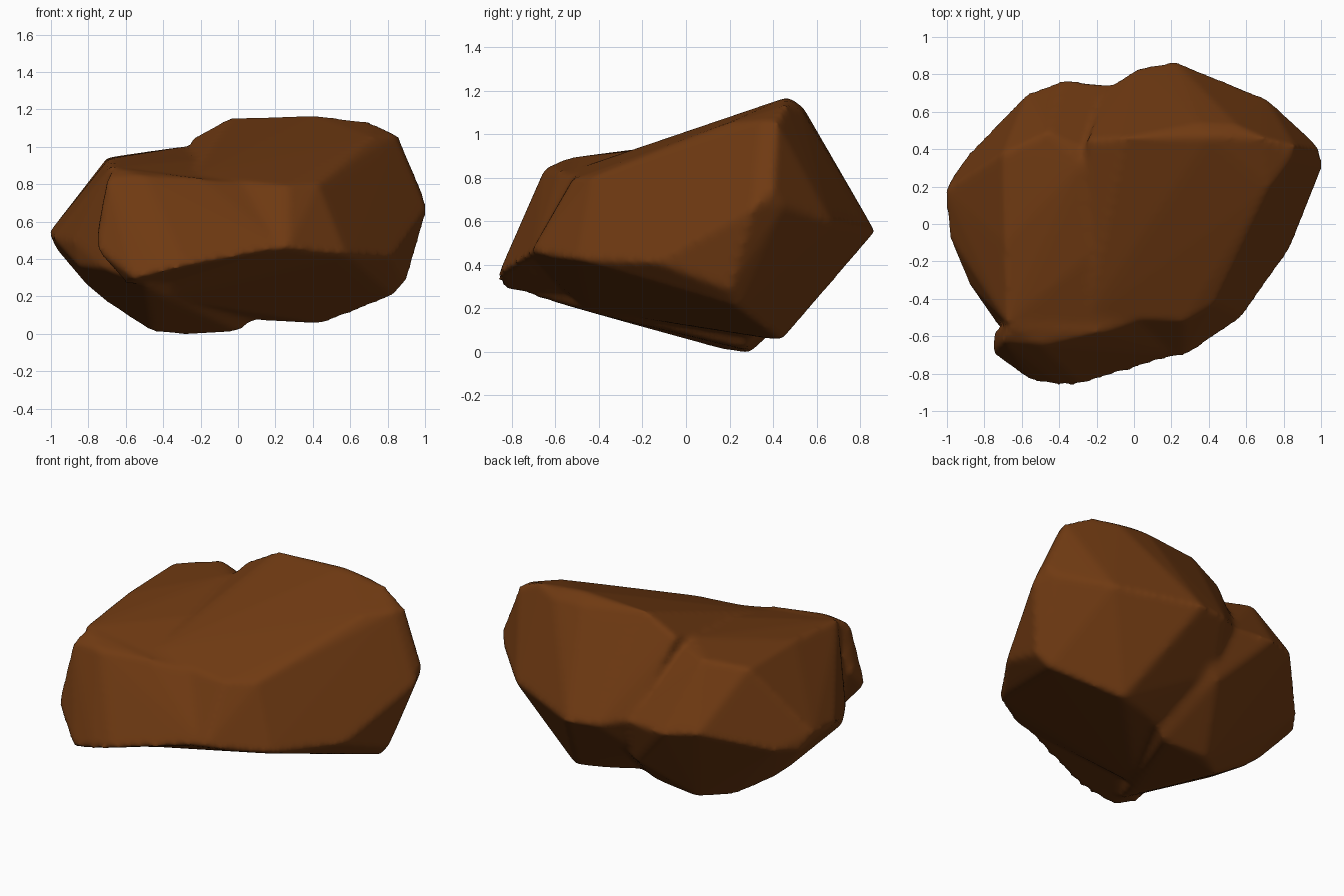
import bpy
import bmesh

default_cube = bpy.data.objects.get("Cube")
if default_cube:
    bpy.data.objects.remove(default_cube, do_unlink=True)

# One earthy brown for the whole boulder
brown = bpy.data.materials.new("earth brown")
brown.use_nodes = True
colour = (.16, .042, .006, 1)
brown.diffuse_color = colour
brown.node_tree.nodes["Principled BSDF"].inputs["Base Color"].default_value = colour


def add_hull(bm, corners):
    """Add one convex chunk of stone spanning the given corner points."""
    verts = [bm.verts.new(corner) for corner in corners]
    result = bmesh.ops.convex_hull(bm, input=verts, use_existing_faces=False)
    unused = [v for v in result["geom_interior"] if isinstance(v, bmesh.types.BMVert)]
    bmesh.ops.delete(bm, geom=unused, context="VERTS")


# Tall chunk: crown, outer side, front, back and underside
tall_chunk = [
    (-.25, .45, 1.05), (-.05, .46, 1.16), (.4, .47, 1.18), (.7, .46, 1.14), (.86, .42, 1.06),
    (.84, .35, 1.07), (.72, .2, 1.06), (.35, .54, 1.13), (.55, .53, 1.12), (.3, .66, .92),
    (.99, .4, .75), (1.01, .31, .67), (.95, .24, .5), (.9, .2, .29), (.83, .24, .21),
    (.83, -.14, .42), (.58, -.5, .43), (.43, -.43, .81), (.4, -.61, .44), (.27, -.71, .47),
    (.27, -.52, .8), (-.2, -.73, .44), (-.25, -.5, .85),
    (.22, .87, .56), (.03, .84, .57), (-.14, .73, .61), (.71, .67, .6), (.95, .45, .68), (.85, .52, .7),
    (.45, .44, .06), (.3, .4, .07), (.1, .33, .1), (-.2, .2, .1), (-.1, .6, .35), (-.4, -.45, .2),
]

# Lower chunk: outer side, back, top and underside
low_chunk = [
    (-1.01, .18, .55), (-.99, -.06, .52), (-.97, .25, .46), (-.88, -.32, .5), (-.85, -.33, .37),
    (-.78, -.42, .5), (-.88, .38, .48), (-.57, .7, .62), (-.38, .77, .6), (-.1, .74, .6), (.2, .68, .55),
    (-.7, .38, .95), (-.69, -.1, .945), (-.68, -.53, .9), (-.46, .49, .985), (-.28, .32, 1.01),
    (.2, .2, .98), (0, -.52, .82), (-.29, .29, 0), (-.46, .17, .02), (.01, .27, .02), (.12, .32, .11),
    (-.81, .15, .27), (-.69, .15, .17), (-.5, -.72, .27), (-.4, -.44, .19), (-.1, .62, .3),
    (-.72, -.55, .36),
]

# Knob jutting from the front
front_knob = [
    (-.76, -.69, .46), (-.75, -.58, .56), (-.55, -.84, .3), (-.4, -.865, .34),
    (-.28, -.86, .37), (-.15, -.8, .43), (-.7, -.63, .84), (-.67, -.54, .9), (-.2, -.58, .84),
    (-.5, -.65, .85), (.05, -.74, .43), (.1, -.5, .8), (.25, -.7, .47), (-.6, -.7, .28), (-.4, -.45, .25),
]

bm = bmesh.new()
for chunk in (tall_chunk, low_chunk, front_knob):
    add_hull(bm, chunk)
bmesh.ops.recalc_face_normals(bm, faces=bm.faces)
mesh = bpy.data.meshes.new("boulder")
bm.to_mesh(mesh)
bm.free()
mesh.materials.append(brown)

boulder = bpy.data.objects.new("boulder", mesh)
bpy.context.collection.objects.link(boulder)
bpy.context.view_layer.objects.active = boulder
boulder.select_set(True)

# Fuse the chunks into one skin and wear the edges down
fuse = boulder.modifiers.new("fuse", "REMESH")
fuse.mode = "VOXEL"
fuse.voxel_size = .02
wear = boulder.modifiers.new("wear", "SMOOTH")
wear.factor = .5
wear.iterations = 6
for name in ("fuse", "wear"):
    bpy.ops.object.modifier_apply(modifier=name)
bpy.ops.object.shade_smooth()

# Rest the stone on the ground
ground = min(v.co.z for v in mesh.vertices)
for v in mesh.vertices:
    v.co.z -= ground
mesh.update()
